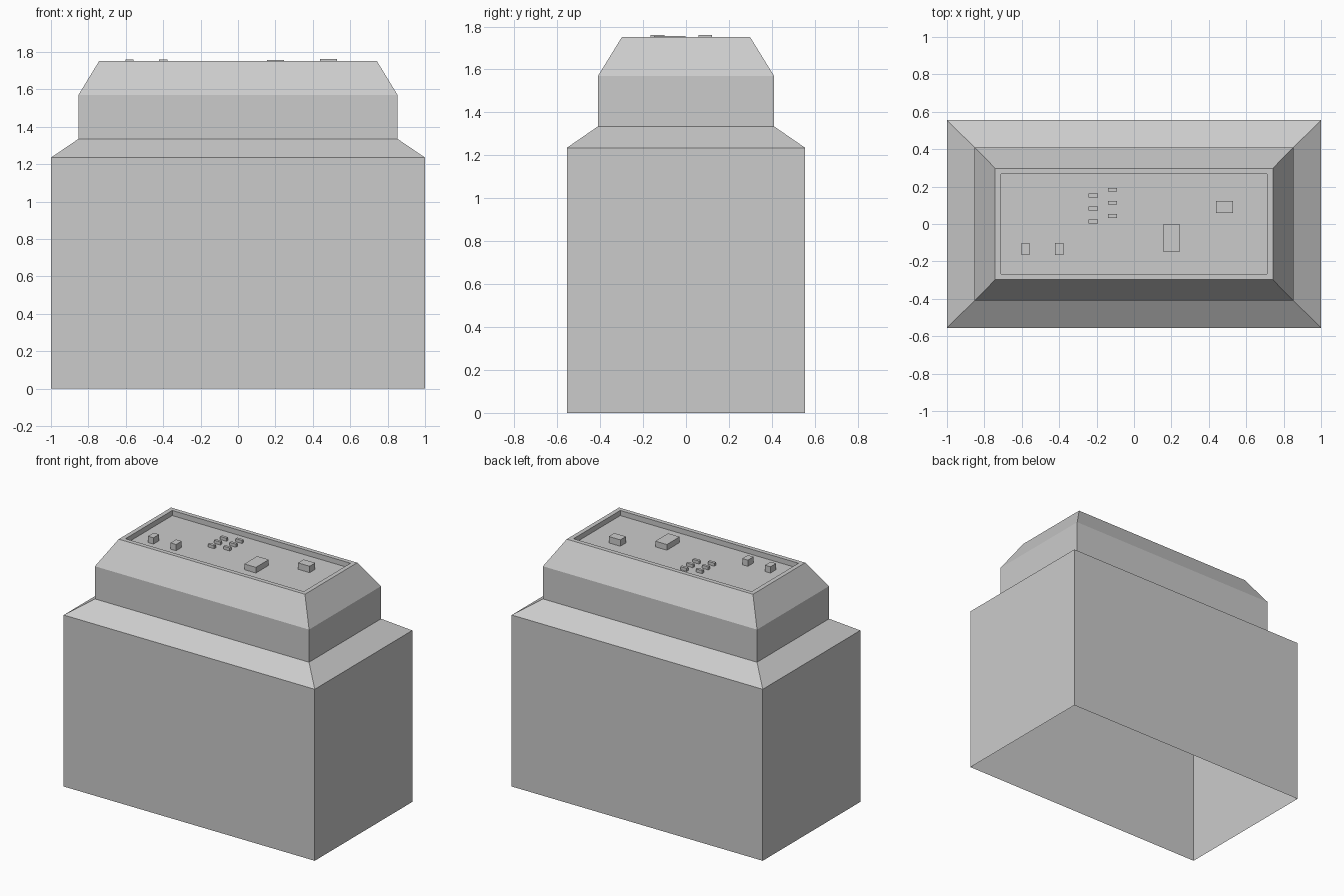
import bpy
import bmesh

default = bpy.data.objects.get("Cube")
if default:
    bpy.data.objects.remove(default, do_unlink=True)

grey = bpy.data.materials.new("plain grey")
grey.use_nodes = True
colour = (0.6, 0.6, 0.6, 1)
grey.diffuse_color = colour
grey.node_tree.nodes["Principled BSDF"].inputs["Base Color"].default_value = colour


def loft(name, rings, close_bottom=False, close_top=False):
    """Join rectangles (x0, x1, y0, y1, z) into one flat-sided part."""
    bm = bmesh.new()
    loops = []
    for x0, x1, y0, y1, z in rings:
        corners = ((x0, y0), (x1, y0), (x1, y1), (x0, y1))
        loops.append([bm.verts.new((x, y, z)) for x, y in corners])
    for low, high in zip(loops, loops[1:]):
        for i in range(4):
            j = (i + 1) % 4
            bm.faces.new((low[i], low[j], high[j], high[i]))
    if close_bottom:
        bm.faces.new(loops[0][::-1])
    if close_top:
        bm.faces.new(loops[-1])
    mesh = bpy.data.meshes.new(name)
    bm.to_mesh(mesh)
    bm.free()
    mesh.materials.append(grey)
    obj = bpy.data.objects.new(name, mesh)
    bpy.context.collection.objects.link(obj)
    return obj


def centred(half_x, half_y, z):
    return (-half_x, half_x, -half_y, half_y, z)


FLOOR = 1.715


def block(name, x, y, width, depth, top):
    """Raised control standing on the recessed panel."""
    rect = (x - width / 2, x + width / 2, y - depth / 2, y + depth / 2)
    loft(name, [rect + (FLOOR,), rect + (top,)], True, True)


# Cabinet open underneath, with sloping shoulder
shoulder = centred(0.853, 0.41, 1.335)
loft("cabinet", [centred(1, 0.555, 0), centred(1, 0.555, 1.235), shoulder])

# Upper housing with chamfered top, thin rim and recessed panel
loft("upper_housing", [
    shoulder,
    centred(0.853, 0.41, 1.57),
    centred(0.742, 0.298, 1.752),
    centred(0.71, 0.266, 1.752),
    centred(0.71, 0.266, FLOOR),
], close_top=True)

# Controls on the panel
for side, x in (("right", -0.58), ("left", -0.4)):
    block("switch_" + side, x, -0.133, 0.044, 0.064, 1.76)
block("large_pad", 0.2, -0.075, 0.092, 0.146, 1.756)
block("small_pad", 0.484, 0.09, 0.092, 0.064, 1.761)

# Two staggered columns of small buttons
for column, (x, y) in enumerate(((-0.217, 0.013), (-0.115, 0.043))):
    for row in range(3):
        block(f"button_{column}_{row}", x, y + row * 0.07, 0.05, 0.02, 1.737)
